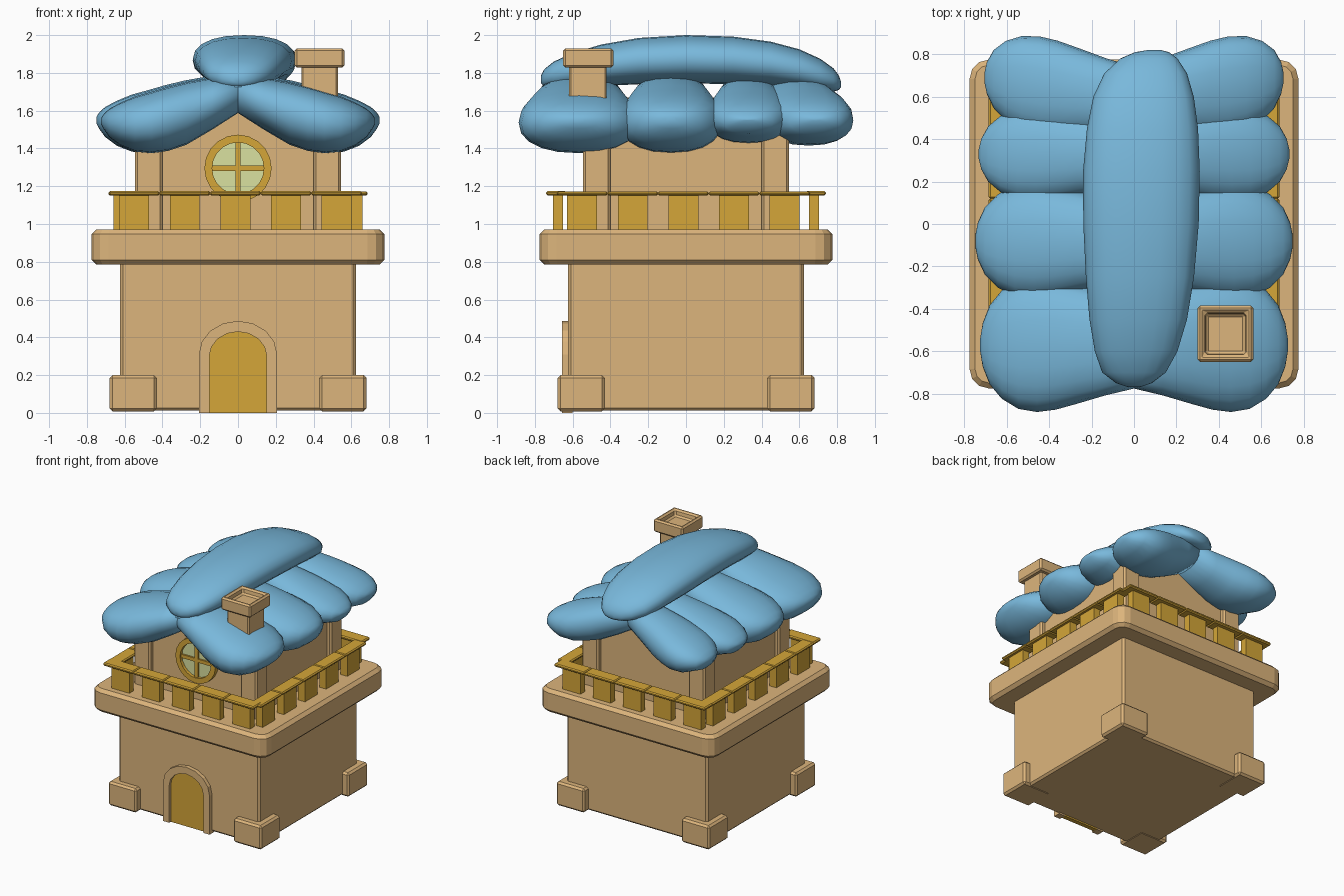
import bpy, bmesh, math

if "Cube" in bpy.data.objects:
    bpy.data.objects.remove(bpy.data.objects["Cube"])

def material(name, rgb):
    m = bpy.data.materials.new(name)
    m.diffuse_color = (*rgb, 1)
    m.use_nodes = True
    m.node_tree.nodes["Principled BSDF"].inputs["Base Color"].default_value = m.diffuse_color
    return m

TAN = material("sandstone", (0.72, 0.46, 0.20))
GOLD = material("gold_wood", (0.66, 0.38, 0.04))
BLUE = material("blue_roof", (0.19, 0.48, 0.71))
GLASS = material("pale_glass", (0.70, 0.75, 0.35))

def finish(name, bm, mat, bevel=0, smooth=False, limit=50):
    bmesh.ops.recalc_face_normals(bm, faces=bm.faces)
    me = bpy.data.meshes.new(name)
    bm.to_mesh(me)
    bm.free()
    me.materials.append(mat)
    ob = bpy.data.objects.new(name, me)
    bpy.context.collection.objects.link(ob)
    if bevel:
        b = ob.modifiers.new("bevel", 'BEVEL')
        b.width, b.segments = bevel, 1
        b.limit_method, b.angle_limit = 'ANGLE', math.radians(limit)
    if smooth:
        for p in me.polygons:
            p.use_smooth = True
    return ob

def box_mesh(x0, x1, y0, y1, z0, z1):
    bm = bmesh.new()
    bmesh.ops.create_cube(bm, size=1)
    for v in bm.verts:
        v.co = ((x0 + x1) / 2 + v.co.x * (x1 - x0),
                (y0 + y1) / 2 + v.co.y * (y1 - y0),
                (z0 + z1) / 2 + v.co.z * (z1 - z0))
    return bm

def box(name, x0, x1, y0, y1, z0, z1, mat, bevel=0):
    return finish(name, box_mesh(x0, x1, y0, y1, z0, z1), mat, bevel)

def prism(name, pts, y0, y1, mat):
    """Front outline (x, z) extruded along y."""
    bm = bmesh.new()
    f = bm.faces.new([bm.verts.new((x, y0, z)) for x, z in pts])
    r = bmesh.ops.extrude_face_region(bm, geom=[f])
    for v in r['geom']:
        if isinstance(v, bmesh.types.BMVert):
            v.co.y = y1
    return finish(name, bm, mat)

def band(name, outer, inner, y0, y1, mat, closed):
    """Solid strip between two matching front outlines."""
    bm = bmesh.new()
    rows = [[bm.verts.new((p[0], y, p[1])) for p, y in
             ((o, y0), (o, y1), (i, y1), (i, y0))] for o, i in zip(outer, inner)]
    n = len(rows)
    for a in range(n if closed else n - 1):
        p, q = rows[a], rows[(a + 1) % n]
        for k in range(4):
            bm.faces.new((p[k], p[(k + 1) % 4], q[(k + 1) % 4], q[k]))
    if not closed:
        bm.faces.new(rows[0])
        bm.faces.new(rows[-1])
    return finish(name, bm, mat)

def loft(name, rings, mat):
    """Skin a list of rings, closing both ends."""
    bm = bmesh.new()
    rows = [[bm.verts.new(p) for p in r] for r in rings]
    n = len(rows[0])
    for p, q in zip(rows, rows[1:]):
        for k in range(n):
            bm.faces.new((p[k], p[(k + 1) % n], q[(k + 1) % n], q[k]))
    bm.faces.new(rows[0])
    bm.faces.new(rows[-1])
    return finish(name, bm, mat, smooth=True)

def oval(n=20, e=0.88):
    out = []
    for k in range(n):
        c, s = math.cos(2 * math.pi * k / n), math.sin(2 * math.pi * k / n)
        out.append((math.copysign(abs(c) ** e, c), math.copysign(abs(s) ** e, s)))
    return out

# lower storey with corner feet and ledge
box("lower_walls", -.625, .625, -.625, .625, .012, .80, TAN, .015)
for sx in (-1, 1):
    for sy in (-1, 1):
        box("corner_foot", *sorted((sx * .43, sx * .68)), *sorted((sy * .43, sy * .68)),
            .008, .20, TAN, .015)
bm = box_mesh(-.775, .775, -.775, .775, .785, .972)
bmesh.ops.bevel(bm, geom=[e for e in bm.edges if abs(e.verts[0].co.z - e.verts[1].co.z) > .1],
                offset=.09, segments=3, profile=.5, affect='EDGES')
finish("ledge", bm, TAN, .025)

# arched door and its frame
def arch(w, spring, top, n=8):
    a = [math.pi * k / n for k in range(n + 1)]
    return [(w, 0)] + [(w * math.cos(t), spring + (top - spring) * math.sin(t)) for t in a] + [(-w, 0)]
prism("door", arch(.152, .30, .43), -.635, -.60, GOLD)
band("door_frame", arch(.207, .31, .487), arch(.152, .30, .43), -.656, -.60, TAN, False)

# upper storey: gabled walls and corner pillars
prism("upper_walls", [(-.51, .95), (.51, .95), (.51, 1.50), (0, 1.67), (-.51, 1.50)], -.505, .505, TAN)
for sx in (-1, 1):
    for sy in (-1, 1):
        box("corner_pillar", *sorted((sx * .40, sx * .545)), *sorted((sy * .40, sy * .545)),
            .96, 1.50, TAN, .012)

# round window
def circle(r, n=20):
    return [(r * math.cos(2 * math.pi * k / n), 1.295 + r * math.sin(2 * math.pi * k / n)) for k in range(n)]
prism("window_glass", circle(.15), -.515, -.49, GLASS)
band("window_rim", circle(.178), circle(.137), -.54, -.49, GOLD, True)
box("window_bar_upright", -.014, .014, -.53, -.50, 1.15, 1.44, GOLD)
box("window_bar_level", -.145, .145, -.529, -.50, 1.281, 1.309, GOLD)

# balcony railing: posts and cap plates on four sides
for c in (-.55, -.282, -.014, .254, .522):
    for s in (-1, 1):
        box("rail_post", c - .079, c + .079, *sorted((s * .65, s * .705)), .965, 1.155, GOLD)
        box("rail_cap", c - .134, c + .134, *sorted((s * .635, s * .74)), 1.15, 1.175, GOLD, .008)
        box("rail_post", *sorted((s * .60, s * .66)), c - .079, c + .079, .965, 1.155, GOLD)
        box("rail_cap", *sorted((s * .58, s * .685)), c - .134, c + .134, 1.15, 1.173, GOLD, .008)

# puffy roof lobes: stations are (x, bottom z, top z, relative half width)
STATIONS = [(-.02, 1.60, 1.79, .66), (.14, 1.50, 1.775, .77), (.28, 1.42, 1.75, .89),
            (.38, 1.387, 1.726, .97), (.47, 1.375, 1.70, 1.0), (.56, 1.383, 1.675, .95),
            (.64, 1.415, 1.642, .80), (.70, 1.46, 1.61, .58), (.733, 1.505, 1.58, .32), (.745, 1.53, 1.56, .1)]
# (centre y at ridge, centre y at tip, half width, tip x, bottom raise, top raise)
LOBES = [(-.56, -.57, .32, .725, 0, 0), (-.08, -.08, .275, .748, 0, .01),
         (.33, .33, .225, .732, .05, -.005), (.58, .69, .235, .705, .04, 0)]
for y0, y1, hw, tip, lo, hi in LOBES:
    rings = []
    for x, zb, zt, w in STATIONS:
        t = max(0, x / .745)
        yc, zb, zt = y0 + (y1 - y0) * t, zb + lo * min(1, 2 * t) * (1 if t < .9 else .4), zt + hi
        rings.append([(x * tip / .745, yc + hw * w * c, (zb + zt) / 2 + (zt - zb) / 2 * s)
                      for c, s in oval()])
    loft("roof_lobe_right", rings, BLUE)
    loft("roof_lobe_left", [[(-x, y, z) for x, y, z in r] for r in rings], BLUE)

# ridge roll along the top: (y, centre x, half width, bottom z, top z)
RIDGE = [(-.768, 0, .03, 1.745, 1.785), (-.75, 0, .085, 1.725, 1.82), (-.70, .0, .15, 1.715, 1.86),
         (-.60, .01, .195, 1.72, 1.905), (-.45, .02, .23, 1.73, 1.95), (-.25, .028, .255, 1.74, 1.985),
         (0, .033, .272, 1.745, 2.0), (.25, .035, .275, 1.74, 1.992), (.45, .04, .262, 1.73, 1.965),
         (.60, .045, .237, 1.715, 1.925), (.71, .055, .195, 1.70, 1.875), (.78, .07, .135, 1.70, 1.825),
         (.81, .085, .08, 1.71, 1.785), (.82, .095, .03, 1.725, 1.755)]
loft("roof_ridge", [[(xc + hx * c, y, (zb + zt) / 2 + (zt - zb) / 2 * s) for c, s in oval()]
                    for y, xc, hx, zb, zt in RIDGE], BLUE)

# chimney with a recessed cap
box("chimney_stack", .335, .53, -.62, -.42, 1.55, 1.85, TAN, .01)
bm = box_mesh(.30, .563, -.65, -.385, 1.828, 1.93)
bm.faces.ensure_lookup_table()
top = max(bm.faces, key=lambda f: f.calc_center_median().z)
bmesh.ops.inset_region(bm, faces=[top], thickness=.045, depth=0)
bmesh.ops.inset_region(bm, faces=[top], thickness=.012, depth=-.05)
finish("chimney_cap", bm, TAN, .012)
